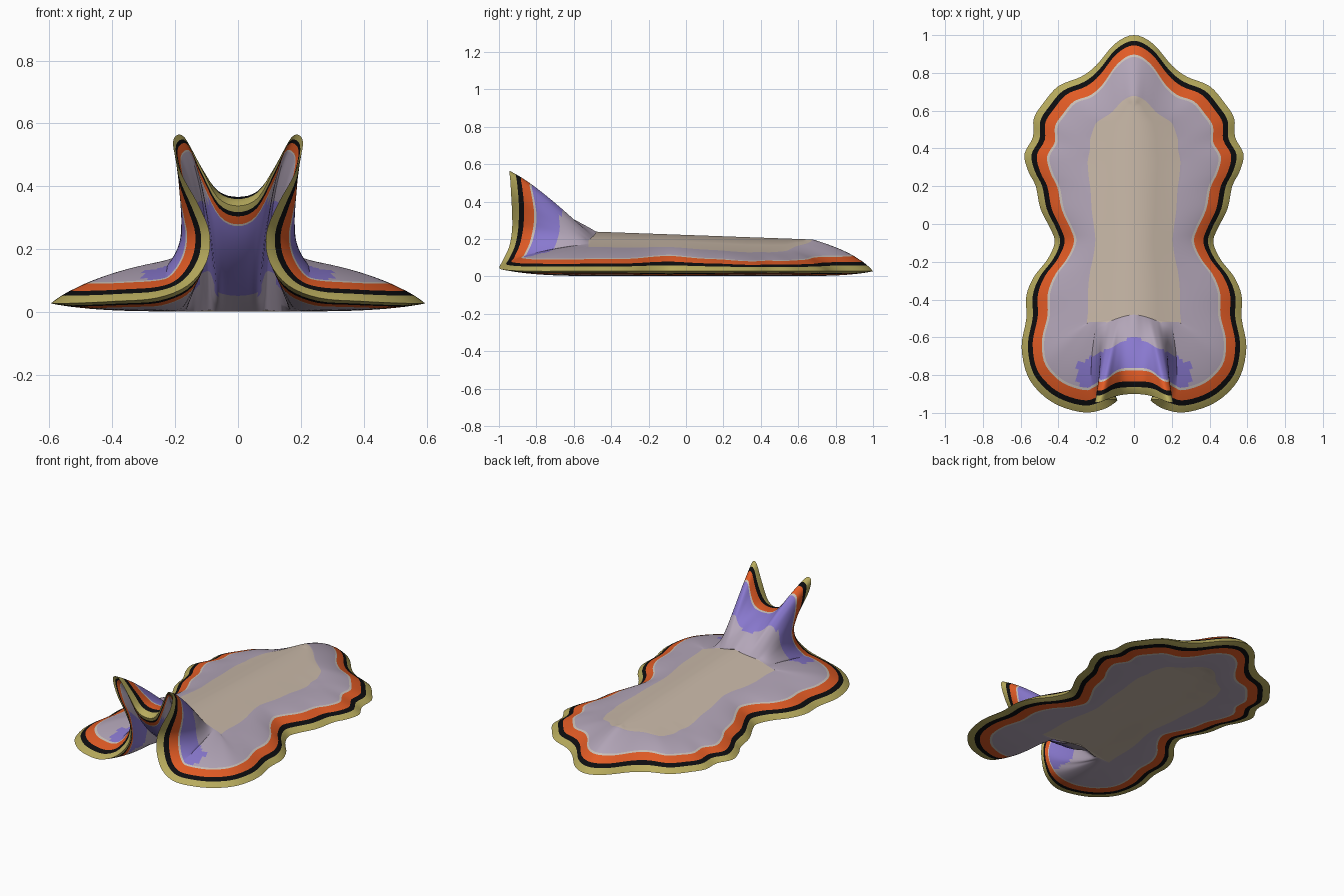
import bpy, bmesh
from mathutils import Vector

if "Cube" in bpy.data.objects:
    bpy.data.objects.remove(bpy.data.objects["Cube"])

def mat(name, col):
    m = bpy.data.materials.new(name)
    m.diffuse_color = (*col, 1)
    m.use_nodes = True
    m.node_tree.nodes["Principled BSDF"].inputs["Base Color"].default_value = m.diffuse_color
    return m

MATS = [mat("olive edge", (0.48, 0.41, 0.11)), mat("black band", (0.004, 0.004, 0.005)),
        mat("orange band", (0.76, 0.105, 0.018)), mat("pale line", (0.60, 0.54, 0.49)),
        mat("lilac skin", (0.45, 0.38, 0.48)), mat("beige back", (0.58, 0.48, 0.39)),
        mat("purple head", (0.25, 0.19, 0.62))]
OLIVE, BLACK, ORANGE, PALE, LILAC, BEIGE, PURPLE = range(7)

# Wavy body margin, right half, from tail tip to the shoulder (x, y)
SIDE = [(0, 1), (.10, .955), (.20, .84), (.28, .78), (.40, .73), (.48, .64), (.53, .56),
        (.535, .46), (.58, .37), (.56, .28), (.52, .20), (.495, .08), (.44, -.03), (.42, -.10),
        (.46, -.19), (.53, -.28), (.57, -.38), (.57, -.50), (.595, -.65)]
FRONT = [(.565, -.80, .028), (.49, -.90, .03), (.39, -.965, .035), (.26, -.998, .045)]
# Head fold: margin point, then the control point that bulges the sheet
HEAD = [((.16, -.98, .085), (.27, -.82, .14)), ((.10, -.945, .16), (.25, -.80, .19)),
        ((.09, -.93, .25), (.23, -.79, .25)), ((.125, -.93, .34), (.22, -.79, .31)),
        ((.18, -.935, .44), (.205, -.79, .38)), ((.205, -.94, .52), (.185, -.79, .44)),
        ((.20, -.945, .558), (.17, -.80, .48)), ((.17, -.94, .556), (.14, -.80, .50)),
        ((.12, -.92, .465), (.11, -.81, .47)), ((.065, -.905, .365), (.06, -.80, .44)),
        ((0, -.90, .338), (0, -.80, .43))]

def ridge(y):
    return 0.222 - 0.036 * y

def clamp(v, a, b):
    return max(a, min(b, v))

# Each row: margin, top control, top inner, belly control, belly inner
rows = []
margins = [Vector((x, y, .028)) for x, y in SIDE] + [Vector(p) for p in FRONT] \
    + [Vector(m) for m, c in HEAD]
n_side = len(SIDE)
n_flat = n_side + len(FRONT)
for i, m in enumerate(margins):
    if i < n_side:
        by = .36 + .53 * (m.y - .4) if m.y > .4 else max(.9 * m.y, -.52)
        bx = min(.58 * m.x, .1 + .25 * m.x)
    else:
        u = (i - n_side + 1) / (len(margins) - n_side)
        bx, by = .25 * (1 - u) ** .65, -.52 + .04 * max(0, u - .6) / .4
    top = Vector((bx, by, ridge(by) - .33 * bx))
    belly = Vector((bx, by, .003))
    if i < n_flat:
        tc = m.lerp(top, .25)
        tc.z = m.z + (.58 if i < n_side else .68) * (top.z - m.z)
        bc = m.lerp(belly, .35)
        bc.z = .003
    else:
        tc = Vector(HEAD[i - n_flat][1])
        # keep the hollow inside the tentacles
        drop = .85 if 2 < i - n_flat < 8 else .4
        bc = Vector((tc.x * .6, tc.y - .02, max(.015, tc.z * drop - .03)))
    rows.append((m, tc, top, bc, belly))

def catmull(a, b, c, d, t):
    return .5 * (2 * b + (c - a) * t + (2 * a - 5 * b + 4 * c - d) * t * t
                 + (3 * b - a - 3 * c + d) * t ** 3)

def mirrored(r):
    return tuple(Vector((-v.x, v.y, v.z)) for v in r)

# Smooth the rows along the margin
ext = [mirrored(rows[1])] + rows + [mirrored(rows[-2])]
STEPS = 4
fine = []
for i in range(1, len(ext) - 2):
    for s in range(STEPS):
        head = clamp((i - 1 + s / STEPS - n_flat + 1) / 2, 0, 1)
        fine.append((head, [catmull(*(ext[i + k][j] for k in (-1, 0, 1, 2)), s / STEPS)
                            for j in range(5)]))
fine.append((1, list(rows[-1])))

BANDS = [0, .022, .043, .074, .132, .146]
BAND_MATS = [OLIVE, OLIVE, BLACK, ORANGE, PALE]
INNER = 16

def strip(m, c, b, spine, scale):
    """Points from margin to inner curve at exact band widths, then to the spine."""
    pts = [m.lerp(c, k / 40).lerp(c.lerp(b, k / 40), k / 40) for k in range(41)]
    lens = [0]
    for p, q in zip(pts, pts[1:]):
        lens.append(lens[-1] + (q - p).length)
    goal = [w * scale for w in BANDS]
    goal += [goal[-1] + (lens[-1] - goal[-1]) * k / INNER for k in range(1, INNER + 1)]
    out = []
    for g in goal:
        k = 0
        while k < 39 and lens[k + 1] < g:
            k += 1
        out.append(pts[k].lerp(pts[k + 1], clamp((g - lens[k]) / (lens[k + 1] - lens[k]), 0, 1)))
    return out + [b.lerp(spine, .5), spine]

def colour(ring, c, under):
    if ring < len(BAND_MATS):
        return BAND_MATS[ring]
    if ring >= len(BAND_MATS) + INNER:
        return BEIGE
    x = abs(c.x)
    if under:
        return PURPLE if x < .14 and c.y < -.6 and .03 < c.z < .35 else LILAC
    return PURPLE if x < .3 and c.y < -.59 - .5 * x else LILAC

# Body and head fold: one skin, top and belly, mirrored
bm = bmesh.new()
for under in (False, True):
    grid = []
    for head, (m, tc, top, bc, belly) in fine:
        sy = clamp(top.y, -.48, .62)
        if under:
            line = strip(m, bc, belly, Vector((0, sy, .012)), 1 - .5 * head)
        else:
            line = strip(m, tc, top, Vector((0, sy, ridge(sy))), 1)
        grid.append([bm.verts.new((max(p.x, 0), p.y, max(p.z, 0))) for p in line])
    for a, b in zip(grid, grid[1:]):
        for r in range(len(a) - 1):
            quad = [a[r], b[r], b[r + 1], a[r + 1]]
            f = bm.faces.new(quad[::-1] if under else quad)
            f.material_index = colour(r, f.calc_center_median(), under)
            f.smooth = True
# Mirror the half and weld the seam
geo = bmesh.ops.duplicate(bm, geom=bm.verts[:] + bm.edges[:] + bm.faces[:])["geom"]
for v in [g for g in geo if isinstance(g, bmesh.types.BMVert)]:
    v.co.x *= -1
bmesh.ops.reverse_faces(bm, faces=[g for g in geo if isinstance(g, bmesh.types.BMFace)])
bmesh.ops.remove_doubles(bm, verts=bm.verts, dist=1e-4)
bmesh.ops.dissolve_degenerate(bm, edges=bm.edges, dist=1e-5)
bmesh.ops.recalc_face_normals(bm, faces=bm.faces)
mesh = bpy.data.meshes.new("flatworm_body")
bm.to_mesh(mesh)
bm.free()
for m in MATS:
    mesh.materials.append(m)
body = bpy.data.objects.new("flatworm_body", mesh)
bpy.context.collection.objects.link(body)
bpy.context.view_layer.objects.active = body
body.select_set(True)
bpy.ops.object.shade_smooth_by_angle(angle=1.0)
